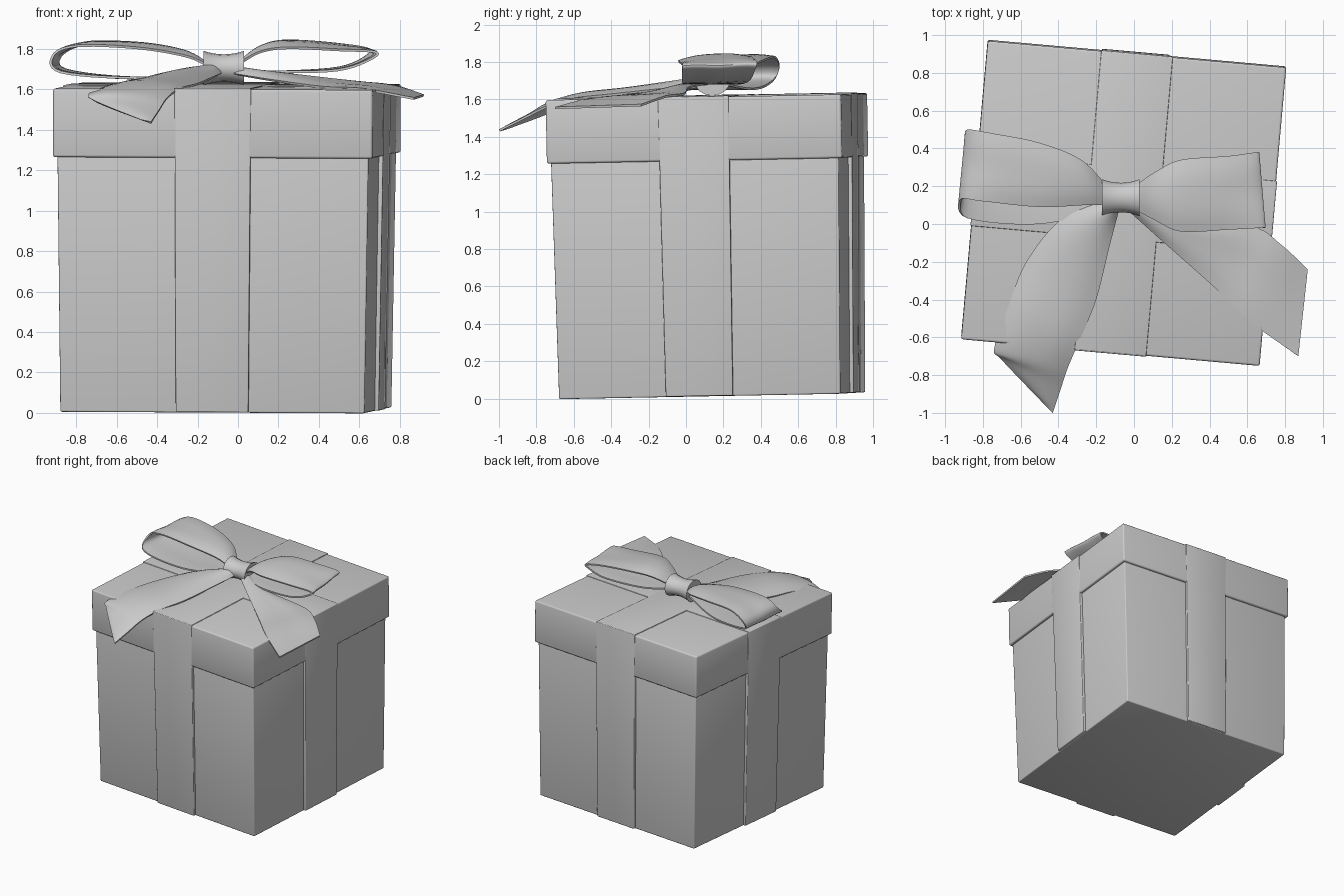
import bpy, bmesh, math
from mathutils import Vector, Matrix

old = bpy.data.objects.get("Cube")
if old:
    bpy.data.objects.remove(old, do_unlink=True)

grey = bpy.data.materials.new("plain grey")
grey.use_nodes = True
COLOUR = (0.6, 0.6, 0.6, 1)
grey.diffuse_color = COLOUR
grey.node_tree.nodes["Principled BSDF"].inputs["Base Color"].default_value = COLOUR

# The whole box is turned a little and leans very slightly
SEAT = (Matrix.Translation((-0.06, 0.14, 0.016)) @ Matrix.Rotation(math.radians(-5.1), 4, 'Z')
        @ Matrix.Rotation(math.radians(1.1), 4, 'X') @ Matrix.Rotation(math.radians(0.3), 4, 'Y'))
parts = []


def finish(name, bm, matrix=Matrix()):
    bmesh.ops.recalc_face_normals(bm, faces=bm.faces)
    mesh = bpy.data.meshes.new(name)
    bm.to_mesh(mesh)
    bm.free()
    mesh.transform(matrix)
    mesh.materials.append(grey)
    obj = bpy.data.objects.new(name, mesh)
    bpy.context.collection.objects.link(obj)
    parts.append(obj)
    return obj


def frustum(name, bottom, top, z0, z1, bevel, matrix=SEAT):
    """Box whose half sizes and centre (hx, hy, cx, cy) change from bottom to top."""
    bm = bmesh.new()
    bmesh.ops.create_cube(bm, size=2)
    for v in bm.verts:
        hx, hy, cx, cy = top if v.co.z > 0 else bottom
        v.co = (cx + v.co.x * hx, cy + v.co.y * hy, z1 if v.co.z > 0 else z0)
    if bevel:
        bmesh.ops.bevel(bm, geom=bm.edges[:], offset=bevel, segments=3, profile=0.5, affect='EDGES')
    return finish(name, bm, matrix)


def spline(points, steps):
    """Catmull-Rom curve through the points."""
    pts = [2 * points[0] - points[1]] + points + [2 * points[-1] - points[-2]]
    out = []
    for a, b, c, d in zip(pts, pts[1:], pts[2:], pts[3:]):
        for i in range(steps):
            t = i / steps
            out.append(b + (c - a) * t / 2 + (a - 2.5 * b + 2 * c - d / 2) * t * t
                       + (1.5 * (b - c) + (d - a) / 2) * t ** 3)
    return out + [points[-1]]


def ribbon(name, rows, bulge, across=8, thickness=0.012):
    """Cloth strip; each row gives its two edge points, bulge lifts the middle."""
    one = spline([Vector(r[:3]) for r in rows], 6)
    two = spline([Vector(r[3:]) for r in rows], 6)
    bm = bmesh.new()
    grid = []
    for k, (a, b) in enumerate(zip(one, two)):
        s = k / (len(one) - 1)
        line = []
        for j in range(across + 1):
            t = j / across
            p = a.lerp(b, t)
            p.z += bulge(s) * math.sin(math.pi * t)
            # soft pleats that fade away from the knot
            p.z += 0.012 * math.sin(3 * math.pi * t) * (1 - s) * s
            line.append(bm.verts.new(p))
        grid.append(line)
    for r, q in zip(grid, grid[1:]):
        for j in range(across):
            bm.faces.new((r[j], r[j + 1], q[j + 1], q[j]))
    bmesh.ops.recalc_face_normals(bm, faces=bm.faces)
    bmesh.ops.solidify(bm, geom=bm.faces[:], thickness=thickness)
    return finish(name, bm)


# Box and lid
BODY, LID, BAND = 0.755, 0.793, 0.19
frustum("box_body", (BODY, BODY, 0, 0), (BODY + 0.018, BODY + 0.018, 0, 0), 0, 1.35, 0.008)
frustum("lid", (LID, LID, 0, 0), (LID, LID, 0, 0), 1.26, 1.6, 0.012)

# Ribbon bands hanging down the four sides, flush with the lid and tapering in
for i, side in enumerate(("front", "left", "back", "right")):
    turn = SEAT @ Matrix.Rotation(i * math.pi / 2, 4, 'Z')
    frustum(side + "_band", (BAND - 0.01, 0.03, 0, -BODY + 0.01),
            (BAND, 0.03, 0, -LID + 0.025), 0.002, 1.604, 0.006, turn)

# Bands crossing over the lid
frustum("lid_band_lengthwise", (BAND, LID, 0, 0), (BAND, LID, 0, 0), 1.58, 1.606, 0.005)
frustum("lid_band_crosswise", (LID, BAND, 0, 0), (LID, BAND, 0, 0), 1.58, 1.605, 0.005)

# Knot: a pinched, wrapped tube
bm = bmesh.new()
rings = []
for k in range(9):
    u = k / 4 - 1
    flare = 1 + 0.25 * u * u
    rings.append([bm.verts.new((-0.07 + 0.1 * u,
                                0.14 + 0.078 * flare * math.cos(a),
                                1.705 + 0.068 * flare * math.sin(a)))
                  for a in (math.tau * n / 16 for n in range(16))])
for r, q in zip(rings, rings[1:]):
    for n in range(16):
        bm.faces.new((r[n], r[n - 1], q[n - 1], q[n]))
bm.faces.new(rings[0])
bm.faces.new(rings[-1])
finish("knot", bm)

# Bow loops: out along the top, round the end and back underneath
ribbon("right_loop", [
    (-0.14, 0.2, 1.72, -0.14, 0.1, 1.72),
    (-0.28, 0.34, 1.78, -0.26, 0.1, 1.77),
    (-0.5, 0.43, 1.82, -0.5, 0.09, 1.81),
    (-0.75, 0.48, 1.83, -0.8, 0.12, 1.82),
    (-0.88, 0.5, 1.77, -0.92, 0.13, 1.77),
    (-0.85, 0.46, 1.69, -0.88, 0.03, 1.68),
    (-0.5, 0.36, 1.65, -0.5, 0, 1.65),
    (-0.14, 0.19, 1.68, -0.14, 0.08, 1.67)],
    lambda s: 0.04 * math.cos(math.pi * s) * math.sin(math.pi * s) ** 0.5 if 0 < s < 0.5 else 0)

ribbon("left_loop", [
    (0, 0.2, 1.73, 0, 0.08, 1.73),
    (0.12, 0.28, 1.8, 0.11, 0.02, 1.79),
    (0.25, 0.34, 1.83, 0.25, -0.04, 1.81),
    (0.5, 0.36, 1.82, 0.5, -0.03, 1.8),
    (0.65, 0.38, 1.8, 0.68, -0.02, 1.79),
    (0.64, 0.37, 1.76, 0.67, -0.02, 1.75),
    (0.5, 0.34, 1.7, 0.5, -0.02, 1.69),
    (0.2, 0.28, 1.68, 0.2, 0, 1.68),
    (0, 0.19, 1.69, 0, 0.09, 1.69)],
    lambda s: 0.045 * math.cos(math.pi * s) * math.sin(math.pi * s) ** 0.5 if 0 < s < 0.5 else 0)

# Bow tails, spreading over the lid and past its edge
ribbon("left_tail", [
    (0, 0.14, 1.69, -0.03, 0.07, 1.68),
    (0.25, 0.02, 1.67, 0.16, -0.1, 1.65),
    (0.62, -0.01, 1.635, 0.42, -0.33, 1.615),
    (0.78, -0.11, 1.62, 0.62, -0.52, 1.605),
    (0.92, -0.24, 1.575, 0.87, -0.7, 1.56)],
    lambda s: 0.03 * (1 - s))

ribbon("right_tail", [
    (-0.13, 0.14, 1.68, -0.08, 0.07, 1.68),
    (-0.38, 0.03, 1.66, -0.13, -0.12, 1.66),
    (-0.57, -0.2, 1.625, -0.2, -0.4, 1.63),
    (-0.67, -0.45, 1.61, -0.29, -0.62, 1.605),
    (-0.74, -0.66, 1.575, -0.35, -0.76, 1.56),
    (-0.7, -0.72, 1.54, -0.39, -0.88, 1.5),
    (-0.48, -0.95, 1.45, -0.43, -1, 1.44)],
    lambda s: 0.05 * (1 - s) ** 0.5)

# Smooth shading with the edges kept sharp
bpy.ops.object.select_all(action='DESELECT')
for obj in parts:
    obj.select_set(True)
bpy.context.view_layer.objects.active = parts[0]
bpy.ops.object.shade_smooth_by_angle(angle=math.radians(40))
